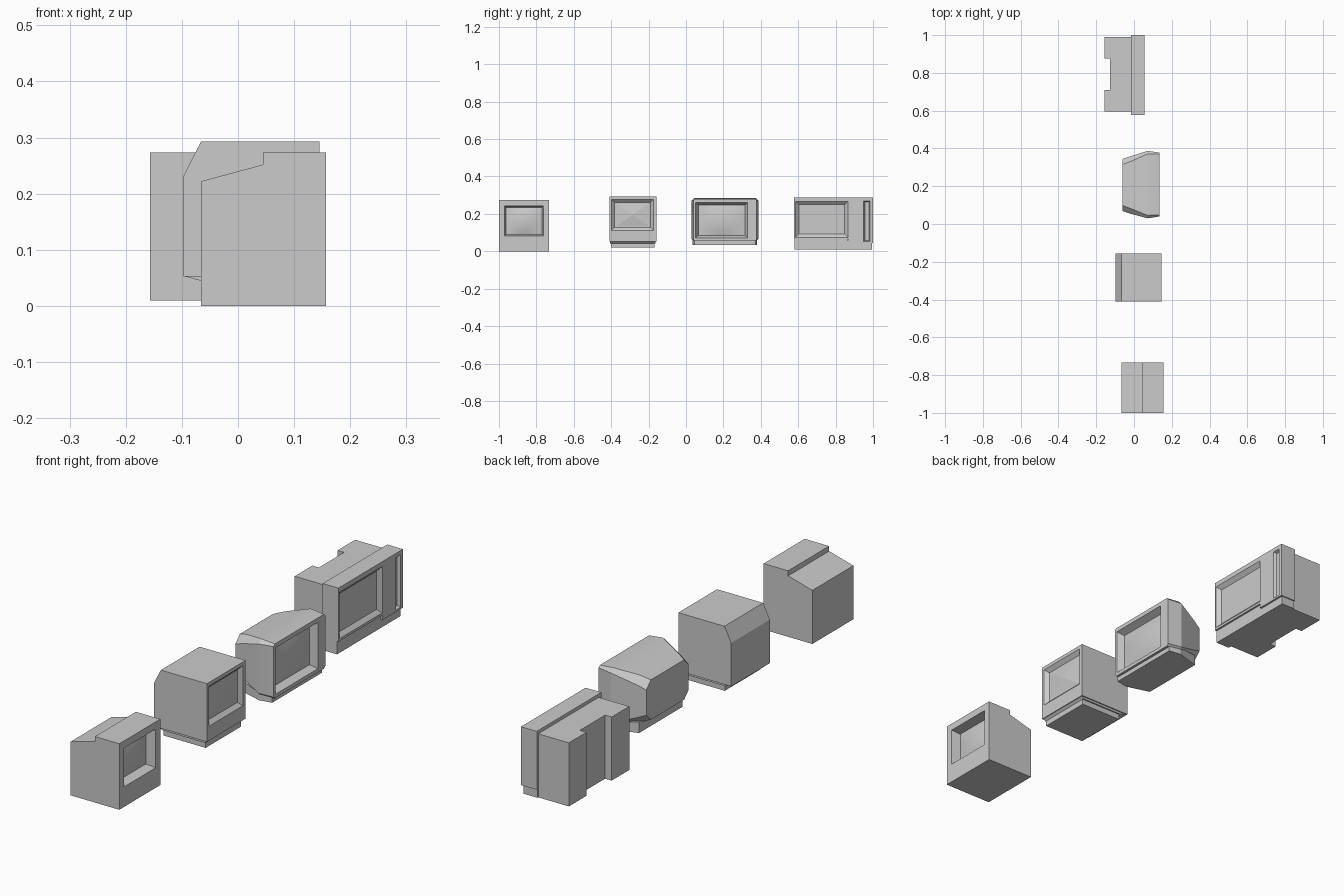
import bpy, bmesh, math

if "Cube" in bpy.data.objects:
    bpy.data.objects.remove(bpy.data.objects["Cube"])


def make(name, bm):
    bmesh.ops.recalc_face_normals(bm, faces=bm.faces[:])
    me = bpy.data.meshes.new(name)
    bm.to_mesh(me)
    bm.free()
    ob = bpy.data.objects.new(name, me)
    bpy.context.collection.objects.link(ob)
    return ob


def prism(name, pts, axis, lo, hi):
    """Extrude a 2D profile: axis 'y' takes (x, z) points, axis 'z' takes (x, y)."""
    place = (lambda p, t: (p[0], t, p[1])) if axis == 'y' else (lambda p, t: (p[0], p[1], t))
    if axis == 'x':
        place = lambda p, t: (t, p[0], p[1])
    bm = bmesh.new()
    a = [bm.verts.new(place(p, lo)) for p in pts]
    b = [bm.verts.new(place(p, hi)) for p in pts]
    bm.faces.new(a)
    bm.faces.new(b)
    n = len(pts)
    for i in range(n):
        j = (i + 1) % n
        bm.faces.new((a[i], a[j], b[j], b[i]))
    return make(name, bm)


def rect(y0, y1, z0, z1, c=0):
    """Rectangle in the y-z plane with optional chamfered corners."""
    if not c:
        return [(y0, z0), (y1, z0), (y1, z1), (y0, z1)]
    return [(y0 + c, z0), (y1 - c, z0), (y1, z0 + c), (y1, z1 - c),
            (y1 - c, z1), (y0 + c, z1), (y0, z1 - c), (y0, z0 + c)]


def loft(name, sections):
    """Skin (x, [(y, z)...]) sections along x and cap both ends."""
    bm = bmesh.new()
    rings = [[bm.verts.new((x, y, z)) for y, z in pts] for x, pts in sections]
    n = len(rings[0])
    for a, b in zip(rings, rings[1:]):
        for i in range(n):
            j = (i + 1) % n
            bm.faces.new((a[i], a[j], b[j], b[i]))
    bm.faces.new(rings[0])
    bm.faces.new(rings[-1])
    return make(name, bm)


def recess(ob, x, r, depth, inset):
    """Cut a tapering pocket into the +x face at plane x."""
    y0, y1, z0, z1 = r
    k = inset
    s = k / depth * 0.05
    cutter = loft("cutter", [
        (x - depth, rect(y0 + k, y1 - k, z0 + k, z1 - k)),
        (x + 0.05, rect(y0 - s, y1 + s, z0 - s, z1 + s))])
    mod = ob.modifiers.new("recess", 'BOOLEAN')
    mod.operation = 'DIFFERENCE'
    mod.solver = 'EXACT'
    mod.object = cutter
    bpy.ops.object.select_all(action='DESELECT')
    bpy.context.view_layer.objects.active = ob
    ob.select_set(True)
    bpy.ops.object.modifier_apply(modifier=mod.name)
    bpy.data.objects.remove(cutter)


def pane(name, x, r, bulge, n=8):
    """Bulging screen glass facing +x."""
    y0, y1, z0, z1 = r
    bm = bmesh.new()
    g = [[bm.verts.new((x + bulge * (1 - (2 * i / n - 1) ** 2) * (1 - (2 * j / n - 1) ** 2),
                        y0 + (y1 - y0) * i / n, z0 + (z1 - z0) * j / n))
          for j in range(n + 1)] for i in range(n + 1)]
    for i in range(n):
        for j in range(n):
            bm.faces.new((g[i][j], g[i + 1][j], g[i + 1][j + 1], g[i][j + 1]))
    ob = make(name, bm)
    smooth(ob)
    return ob


def smooth(ob, angle=35):
    bpy.ops.object.select_all(action='DESELECT')
    bpy.context.view_layer.objects.active = ob
    ob.select_set(True)
    bpy.ops.object.shade_smooth_by_angle(angle=math.radians(angle))


# Stepped monitor at the front of the row
m = prism("stepped_monitor", [(-0.066, 0), (0.157, 0), (0.157, 0.273), (0.045, 0.273),
                              (0.045, 0.252), (-0.066, 0.222)], 'y', -1.0, -0.732)
recess(m, 0.157, (-0.97, -0.762, 0.083, 0.243), 0.04, 0.008)
pane("stepped_monitor_screen", 0.118, (-0.961, -0.771, 0.092, 0.234), 0.012)

# Boxy monitor with sloped rear top and separate foot
m = prism("boxy_monitor", [(-0.097, 0.052), (0.145, 0.052), (0.145, 0.293),
                           (-0.066, 0.293), (-0.097, 0.232)], 'y', -0.41, -0.157)
recess(m, 0.145, (-0.398, -0.174, 0.112, 0.278), 0.015, 0.016)
# shallow four-sided screen
loft("boxy_monitor_screen", [(0.129, rect(-0.381, -0.191, 0.129, 0.261)),
                             (0.138, rect(-0.288, -0.284, 0.194, 0.196))])
prism("boxy_monitor_underside", [(-0.06, 0.043), (0.132, 0.043), (0.143, 0.053),
                                 (-0.096, 0.053)], 'y', -0.405, -0.162)
prism("boxy_monitor_foot", rect(-0.06, 0.132, 0.02, 0.044), 'y', -0.40, -0.168)

# Rounded television with tapering back
t = loft("television", [
    (-0.06, rect(0.068, 0.345, 0.085, 0.25, 0.03)),
    (-0.02, rect(0.055, 0.358, 0.07, 0.265, 0.028)),
    (0.072, rect(0.03, 0.387, 0.05, 0.286, 0.016)),
    (0.135, rect(0.04, 0.378, 0.055, 0.28, 0.008))])
recess(t, 0.135, (0.052, 0.33, 0.07, 0.262), 0.03, 0.014)
smooth(t, 25)
pane("television_screen", 0.107, (0.067, 0.315, 0.085, 0.247), 0.012)
loft("television_base", [(-0.03, rect(0.065, 0.35, 0.035, 0.08)),
                         (0.072, rect(0.035, 0.38, 0.035, 0.065)),
                         (0.125, rect(0.045, 0.372, 0.035, 0.06))])

# Wide cabinet set: notched rear body
prism("wide_set_body", [(-0.157, 0.595), (-0.01, 0.595), (-0.01, 0.99), (-0.157, 0.99),
                        (-0.157, 0.875), (-0.127, 0.875), (-0.127, 0.71),
                        (-0.157, 0.71)], 'z', 0.01, 0.273)
# front panel with stepped lower edge
f = prism("wide_set_front", [(0.578, 0.065), (0.865, 0.065), (0.865, 0.045), (1.0, 0.045),
                             (1.0, 0.287), (0.578, 0.287)], 'x', -0.017, 0.055)
recess(f, 0.055, (0.586, 0.865, 0.075, 0.267), 0.015, 0.017)
recess(f, 0.055, (0.95, 0.985, 0.045 + 0.008, 0.27), 0.012, 0.006)
# lower strip under the panel
prism("wide_set_lower_strip", [(0.58, 0.01), (0.995, 0.01), (0.995, 0.047), (0.867, 0.047),
                               (0.863, 0.067), (0.58, 0.067)], 'x', -0.017, 0.047)
